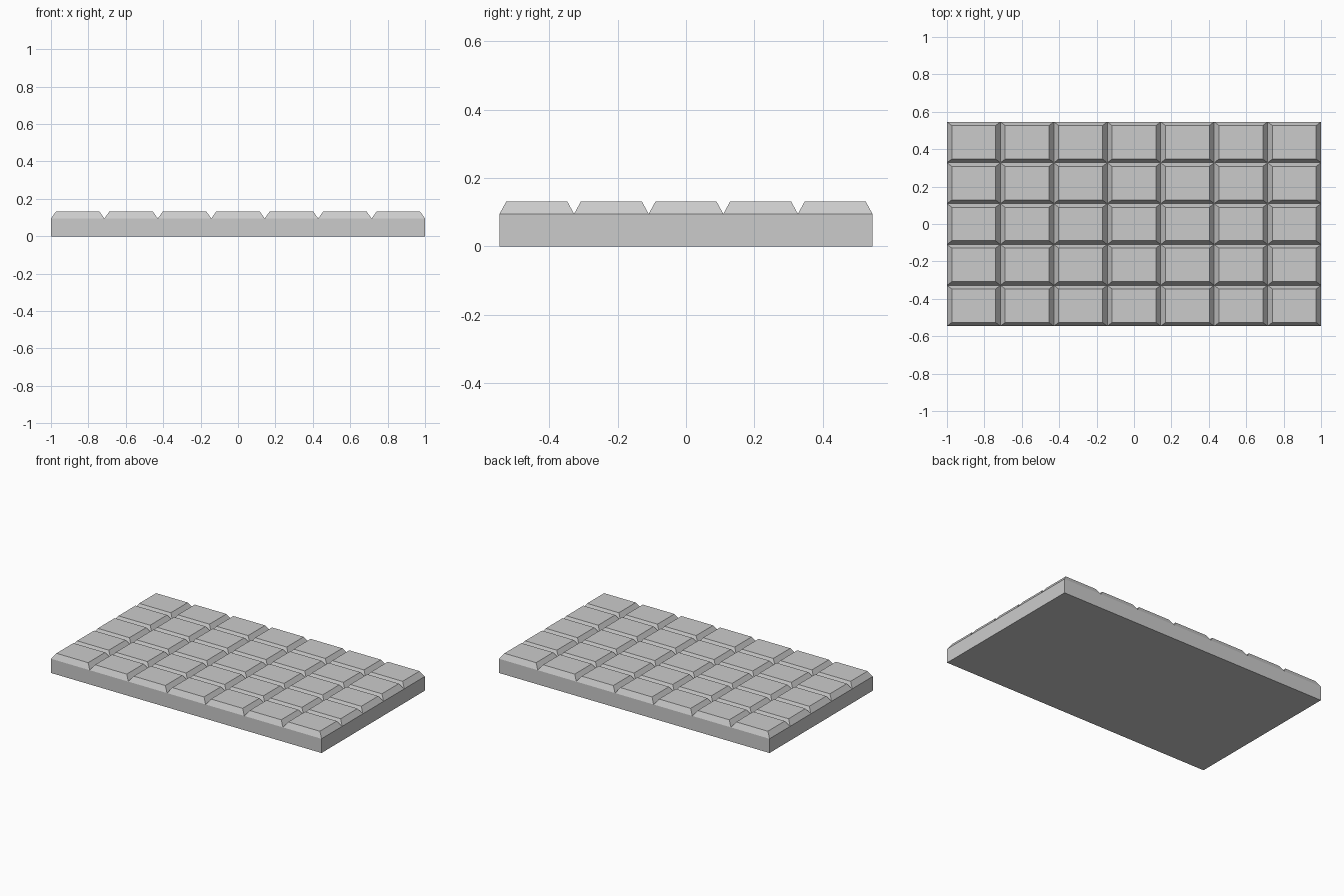
import bpy, bmesh
from mathutils import Matrix

if "Cube" in bpy.data.objects:
    bpy.data.objects.remove(bpy.data.objects["Cube"])

COLS, ROWS = 7, 5
HALF_X, HALF_Y = 1.0, 0.546
BASE_Z, TOP_Z = 0.095, 0.131
TAPER = 0.82          # size of each square's top relative to its foot

bm = bmesh.new()

# solid slab below the squares (its top is replaced by the grid)
slab = bmesh.ops.create_cube(bm, size=1)["verts"]
for v in slab:
    v.co.x *= 2 * HALF_X
    v.co.y *= 2 * HALF_Y
    v.co.z = (v.co.z + 0.5) * BASE_Z
bm.faces.remove(next(f for f in bm.faces if f.normal.z > 0.5 or
                     all(v.co.z > BASE_Z / 2 for v in f.verts)))

# grid of bevelled squares with V grooves between them
grid = bmesh.ops.create_grid(
    bm, x_segments=COLS, y_segments=ROWS, size=1,
    matrix=Matrix.Translation((0, 0, BASE_Z)) @ Matrix.Diagonal((HALF_X, HALF_Y, 1, 1)))
cells = list({f for v in grid["verts"] for f in v.link_faces})
for f in bmesh.ops.extrude_discrete_faces(bm, faces=cells)["faces"]:
    c = f.calc_center_median()
    for v in f.verts:
        v.co = c + (v.co - c) * TAPER
        v.co.z = TOP_Z

bmesh.ops.remove_doubles(bm, verts=bm.verts[:], dist=1e-4)
bm.normal_update()

mesh = bpy.data.meshes.new("segmented_bar")
bm.to_mesh(mesh)
bm.free()
bar = bpy.data.objects.new("segmented_bar", mesh)
bpy.context.collection.objects.link(bar)
